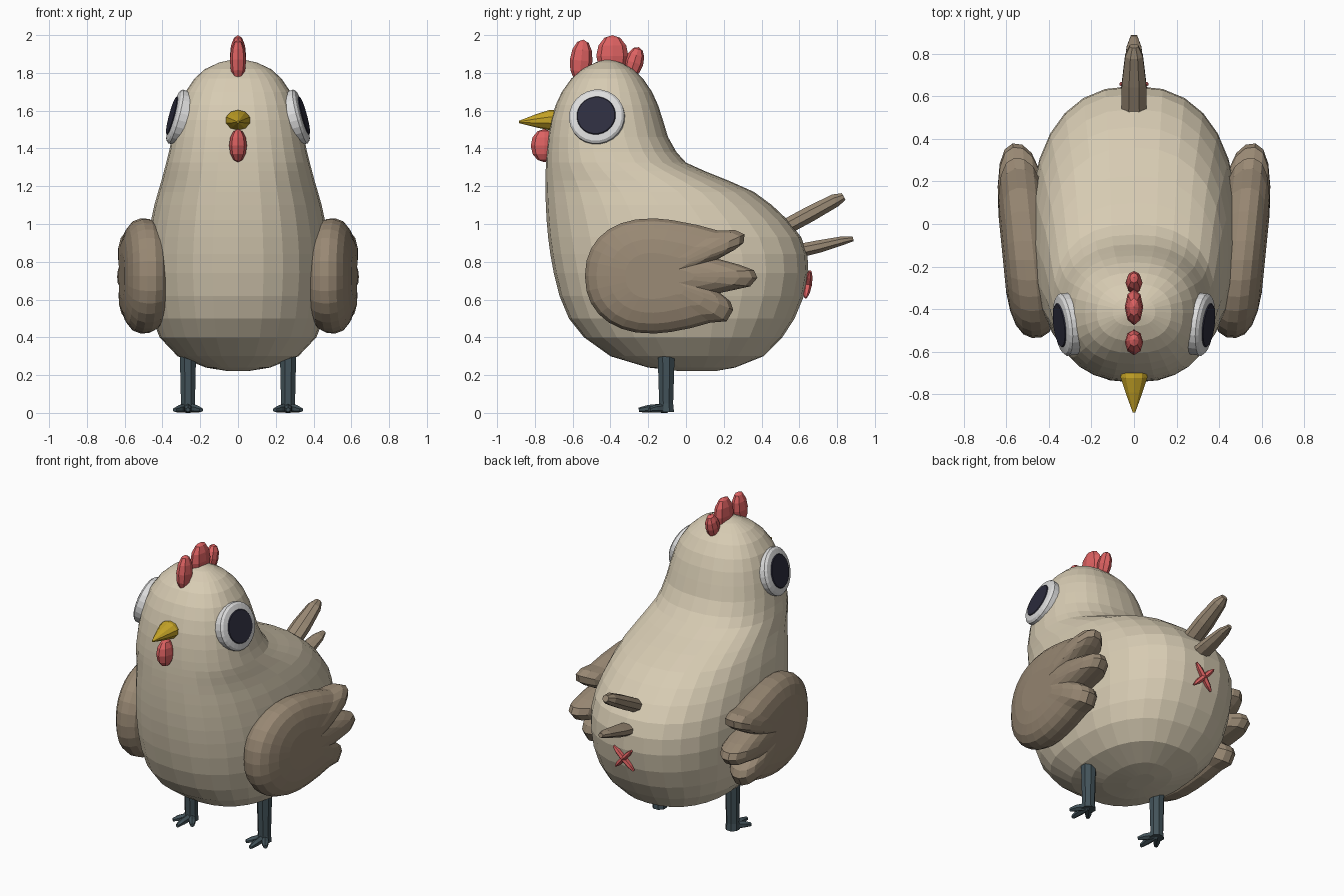
import bpy, bmesh
from math import sin, cos, pi, copysign
from mathutils import Vector

cube = bpy.data.objects.get("Cube")
if cube:
    bpy.data.objects.remove(cube, do_unlink=True)


def material(name, r, g, b):
    m = bpy.data.materials.new(name)
    m.use_nodes = True
    m.diffuse_color = (r, g, b, 1)
    m.node_tree.nodes["Principled BSDF"].inputs["Base Color"].default_value = (r, g, b, 1)
    return m


CREAM = material("cream_plumage", .68, .6, .45)
BROWN = material("brown_feathers", .32, .25, .175)
RED = material("comb_red", .72, .12, .12)
YELLOW = material("beak_yellow", .56, .37, .02)
SLATE = material("leg_slate", .055, .085, .1)
WHITE = material("eye_white", .72, .72, .72)
BLACK = material("pupil_black", .026, .026, .048)


def loft(name, mat, rings):
    """Skin a stack of equal-sized rings and close both ends."""
    bm = bmesh.new()
    rows = [[bm.verts.new(p) for p in ring] for ring in rings]
    n = len(rows[0])
    for a, b in zip(rows, rows[1:]):
        for i in range(n):
            j = (i + 1) % n
            bm.faces.new((a[i], a[j], b[j], b[i]))
    bm.faces.new(rows[0])
    bm.faces.new(rows[-1])
    bmesh.ops.recalc_face_normals(bm, faces=bm.faces)
    mesh = bpy.data.meshes.new(name)
    bm.to_mesh(mesh)
    bm.free()
    mesh.materials.append(mat)
    ob = bpy.data.objects.new(name, mesh)
    bpy.context.collection.objects.link(ob)
    return ob


def limb(name, mat, path, sides=8, side=Vector((1, 0, 0))):
    """Tube along (point, side radius, other radius) stations."""
    pts = [Vector(p) for p, _, _ in path]
    axis = (pts[-1] - pts[0]).normalized()
    u = (side - axis * side.dot(axis)).normalized()
    v = axis.cross(u)
    angles = [2 * pi * (i + .5) / sides for i in range(sides)]
    return loft(name, mat, [[p + u * (a * cos(t)) + v * (b * sin(t)) for t in angles]
                            for p, (_, a, b) in zip(pts, path)])


def lobe(name, mat, centre, size, tilt=(0, 0, 0)):
    """Low-poly ellipsoid."""
    bpy.ops.mesh.primitive_uv_sphere_add(segments=8, ring_count=6, location=centre, rotation=tilt)
    ob = bpy.context.object
    ob.name = name
    ob.scale = size
    ob.data.materials.append(mat)
    return ob


# Body: height, front, back, half width of each squarish oval ring
BODY = [(.222, -.04, .16, .06), (.24, -.2, .26, .17), (.3, -.4, .41, .32), (.4, -.54, .51, .415),
        (.5, -.62, .575, .455), (.62, -.67, .625, .475), (.74, -.70, .648, .485),
        (.84, -.718, .643, .483), (.93, -.73, .61, .475), (1.02, -.738, .54, .46),
        (1.1, -.742, .455, .443), (1.17, -.744, .36, .423), (1.23, -.744, .225, .405),
        (1.28, -.743, .1, .392), (1.325, -.741, .0, .38), (1.38, -.738, -.05, .366),
        (1.46, -.73, -.095, .35), (1.55, -.715, -.122, .33), (1.63, -.69, -.148, .307),
        (1.7, -.657, -.18, .278), (1.77, -.607, -.228, .23), (1.82, -.55, -.28, .175),
        (1.855, -.48, -.345, .1), (1.867, -.44, -.385, .045)]


def oval(z, front, back, w, n=28, power=2 / 2.35):
    ring = []
    for i in range(n):
        t = 2 * pi * i / n
        c, s = cos(t), sin(t)
        ring.append((w * copysign(abs(c) ** power, c),
                     (front + back) / 2 + (back - front) / 2 * copysign(abs(s) ** power, s), z))
    return ring


loft("body", CREAM, [oval(*row) for row in BODY])

# Comb and wattle
lobe("comb_front", RED, (0, -.555, 1.865), (.043, .06, .112), (-.1, 0, 0))
lobe("comb_middle", RED, (0, -.39, 1.89), (.043, .085, .11))
lobe("comb_back", RED, (0, -.275, 1.855), (.04, .05, .085), (-.3, 0, 0))
lobe("wattle", RED, (0, -.75, 1.415), (.047, .072, .088))

# Beak
limb("beak", YELLOW, [((0, -.66, 1.55), .06, .05), ((0, -.72, 1.55), .066, .054),
                      ((0, -.79, 1.546), .042, .036), ((0, -.885, 1.54), .006, .006)], 10)

# Tail feathers
limb("upper_tail_feather", BROWN, [((0, .53, .985), .065, .045), ((0, .66, 1.055), .062, .045),
                                   ((0, .79, 1.125), .045, .038), ((0, .835, 1.145), .022, .022)])
limb("lower_tail_feather", BROWN, [((0, .56, .85), .06, .04), ((0, .7, .88), .055, .036),
                                   ((0, .83, .912), .038, .025), ((0, .885, .922), .016, .014)])

# Crossed mark under the tail
for k, name in ((1, "vent_bar_a"), (-1, "vent_bar_b")):
    d = Vector((.065 * k, .012, .07))
    c = Vector((0, .645, .68))
    limb(name, RED, [(c - d, .006, .008), (c - d * .6, .016, .018), (c, .018, .022),
                     (c + d * .6, .016, .018), (c + d, .006, .008)], 6)

# Wing outline (y, z) with three feather tips
WING = [(.06, .995), (.17, .965), (.26, .968), (.31, .945), (.305, .9), (.26, .865), (.17, .815),
        (.28, .785), (.36, .755), (.378, .715), (.34, .67), (.25, .65), (.18, .635),
        (.235, .59), (.25, .545), (.215, .485), (.13, .478), (.03, .45)]
HUB = Vector((-.18, .725))
for i in range(17):
    t = pi * (1.58 - i * 1.16 / 16)
    c, s = cos(t), sin(t)
    WING.append((HUB.x + .355 * copysign(abs(c) ** .9, c), HUB.y + .305 * copysign(abs(s) ** .9, s)))
# Thickness offset and outline scale of each layer
DOME = [(-.115, .5), (-.1, .75), (-.065, .92), (-.025, .99), (.02, 1), (.06, .95),
        (.09, .83), (.11, .64), (.12, .4)]

for sx, label in ((1, "left"), (-1, "right")):
    rings = []
    for off, scale in DOME:
        ring = []
        for p in WING:
            y, z = HUB + (Vector(p) - HUB) * scale
            ring.append((sx * (.5 + off + .1 * (y + .12)), y, z))
        rings.append(ring)
    loft(label + "_wing", BROWN, rings)

    # Eye: domed disc with a thin pupil plate
    n = Vector((sx, -.13, .27)).normalized()
    c = Vector((sx * .322, -.472, 1.567))
    up = Vector((0, 0, 1))
    limb(label + "_eye", WHITE, [(c - n * .05, .146, .146), (c + n * .008, .148, .148),
                                 (c + n * .02, .136, .136), (c + n * .027, .105, .105)], 24, up)
    limb(label + "_pupil", BLACK, [(c + n * .026, .105, .105), (c + n * .032, .1, .1)], 24, up)

    # Leg and three toes
    x = sx * .265
    limb(label + "_leg", SLATE, [((x, -.105, .005), .045, .045), ((x, -.105, .05), .04, .04),
                                 ((x, -.105, .29), .046, .048), ((x, -.105, .335), .034, .036)])
    for dx, ty, toe in ((-.07, -.195, "inner"), (0, -.25, "middle"), (.07, -.195, "outer")):
        tx = x + sx * dx
        limb(f"{label}_{toe}_toe", SLATE, [((x, -.1, .026), .024, .026),
                                           (((x + tx * 2) / 3, (ty * 2 - .1) / 3, .022), .022, .02),
                                           ((tx, ty, .016), .012, .012)], 6)
